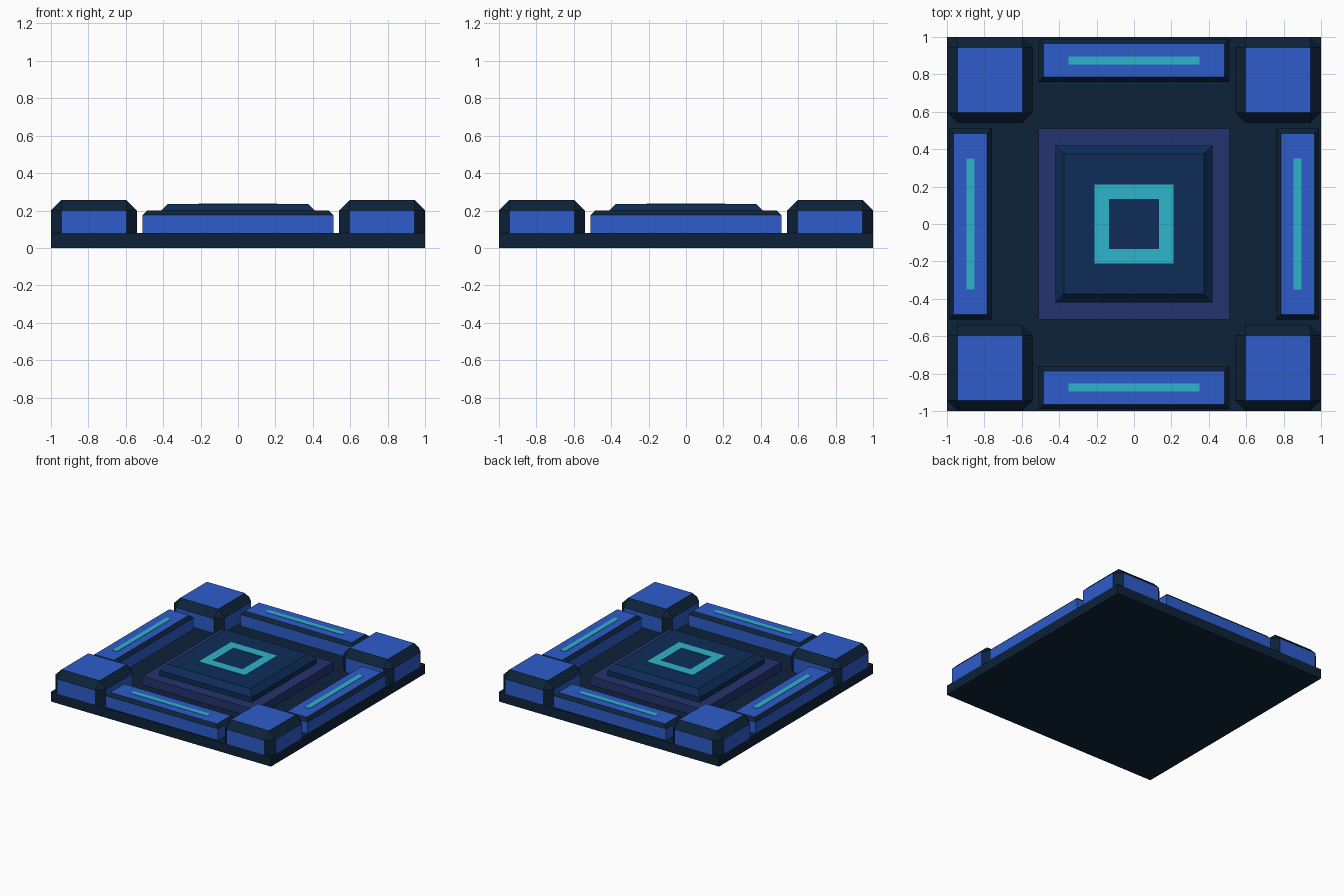
import bpy, bmesh, math
from mathutils import Matrix

if "Cube" in bpy.data.objects:
    bpy.data.objects.remove(bpy.data.objects["Cube"])


def material(name, hex_code):
    def lin(c):
        c /= 255
        return c / 12.92 if c <= 0.04045 else ((c + 0.055) / 1.055) ** 2.4
    m = bpy.data.materials.new(name)
    m.diffuse_color = [lin(int(hex_code[i:i + 2], 16)) for i in (0, 2, 4)] + [1]
    m.use_nodes = True
    m.node_tree.nodes["Principled BSDF"].inputs["Base Color"].default_value = m.diffuse_color
    return m


NAVY = material("dark navy", "0D2239")
BLUE = material("bright blue", "2D5CCB")
CYAN = material("cyan", "2EB4CC")
PURPLE = material("indigo", "24336F")
DEEP = material("deep blue", "0D2C57")


def box(name, x, y, z, mats, bevel=0, sides=False, turn=0):
    """Box from (min, max) ranges; bevels the top rim, and the upright edges if sides is set.
    Slanted faces take the second material."""
    bm = bmesh.new()
    bmesh.ops.create_cube(bm, size=1)
    for v in bm.verts:
        v.co = [r[0] if c < 0 else r[1] for r, c in zip((x, y, z), v.co)]
    if bevel:
        def chosen(e):
            a, b = (v.co.z for v in e.verts)
            return min(a, b) > z[1] - 1e-5 or (sides and abs(a - b) > 1e-5)
        bmesh.ops.bevel(bm, geom=[e for e in bm.edges if chosen(e)], offset=bevel,
                        segments=1, affect='EDGES')
        bm.normal_update()
        for f in bm.faces:
            if max(abs(c) for c in f.normal) < 0.99:
                f.material_index = len(mats) - 1
    bm.transform(Matrix.Rotation(turn, 4, 'Z'))
    me = bpy.data.meshes.new(name)
    bm.to_mesh(me)
    bm.free()
    for m in mats:
        me.materials.append(m)
    ob = bpy.data.objects.new(name, me)
    bpy.context.collection.objects.link(ob)
    return ob


# Base slab
box("base_slab", (-1, 1), (-1, 1), (0, 0.08), [NAVY])

# Centre: indigo plinth with a bevelled raised pad
box("centre_plinth", (-0.51, 0.51), (-0.51, 0.51), (0.08, 0.15), [PURPLE])
box("centre_pad", (-0.42, 0.42), (-0.42, 0.42), (0.15, 0.235), [DEEP], 0.045)

# Four-fold parts: corner blocks, edge bars, light strips, glowing square ring
for i in range(4):
    t = i * math.pi / 2
    box(f"corner_block_{i}", (0.54, 1), (0.54, 1), (0.08, 0.257), [BLUE, NAVY], 0.057, True, t)
    box(f"edge_bar_{i}", (-0.51, 0.51), (0.76, 0.99), (0.08, 0.2), [BLUE, NAVY], 0.025, False, t)
    box(f"light_strip_{i}", (-0.35, 0.35), (0.853, 0.896), (0.2, 0.203), [CYAN], turn=t)
    box(f"ring_side_{i}", (-0.21, 0.135), (0.135, 0.21), (0.235, 0.238), [CYAN], turn=t)
